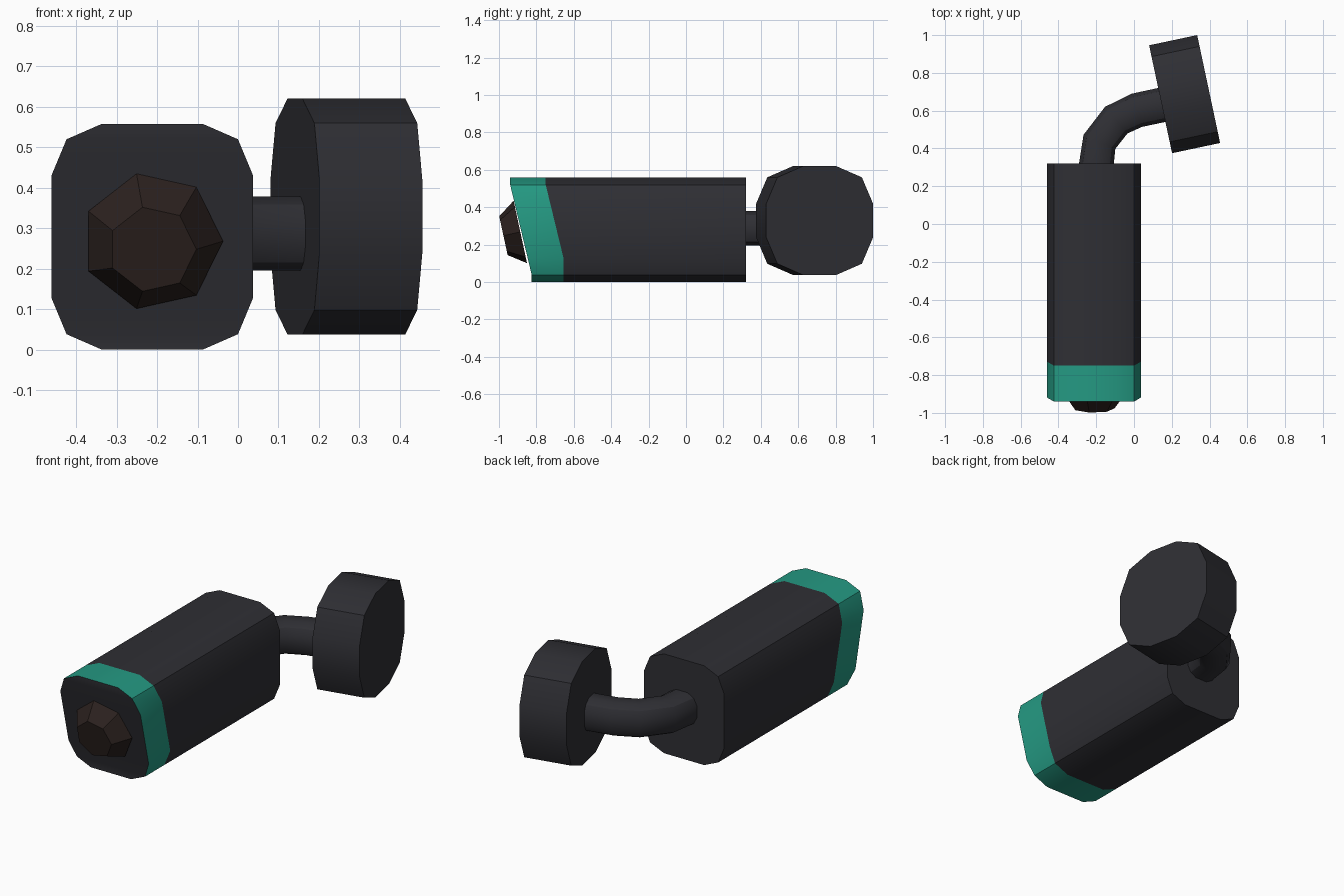
import bpy, bmesh, math
from mathutils import Vector

if "Cube" in bpy.data.objects:
    bpy.data.objects.remove(bpy.data.objects["Cube"])


def material(name, rgb):
    m = bpy.data.materials.new(name)
    m.diffuse_color = (*rgb, 1)
    m.use_nodes = True
    m.node_tree.nodes["Principled BSDF"].inputs["Base Color"].default_value = m.diffuse_color
    return m


DARK = material("charcoal", (0.028, 0.028, 0.034))
TEAL = material("teal", (0.018, 0.32, 0.225))
LENS = material("dark_brown", (0.024, 0.015, 0.013))


def rounded_section(a, b, flat_a, flat_b, mid_a, mid_b):
    """Twelve-point rounded rectangle, counter-clockwise from lower right."""
    quarter = [(a, flat_b), (mid_a, mid_b), (flat_a, b)]
    right_top = quarter
    left_top = [(-u, v) for u, v in reversed(quarter)]
    left_low = [(-u, -v) for u, v in quarter]
    right_low = [(u, -v) for u, v in reversed(quarter)]
    return right_top + left_top + left_low + right_low


def loft(name, rings, mat, caps=(True, True), smooth=30):
    """Skin a list of rings of points; caps are built as left-right strips or fans."""
    bm = bmesh.new()
    vs = [[bm.verts.new(p) for p in r] for r in rings]
    n = len(rings[0])
    for r0, r1 in zip(vs, vs[1:]):
        for i in range(n):
            j = (i + 1) % n
            bm.faces.new((r0[i], r0[j], r1[j], r1[i]))
    for ring, wanted in ((vs[0], caps[0]), (vs[-1], caps[1])):
        if not wanted:
            continue
        if n == 12:
            # strips from the top pair down to the bottom pair
            for k in range(5):
                bm.faces.new((ring[(2 - k) % n], ring[(3 + k) % n],
                              ring[(4 + k) % n], ring[(1 - k) % n]))
        else:
            bm.faces.new(ring)
    bmesh.ops.recalc_face_normals(bm, faces=bm.faces)
    me = bpy.data.meshes.new(name)
    bm.to_mesh(me)
    bm.free()
    ob = bpy.data.objects.new(name, me)
    bpy.context.collection.objects.link(ob)
    me.materials.append(mat)
    bpy.context.view_layer.objects.active = ob
    ob.select_set(True)
    bpy.ops.object.shade_smooth_by_angle(angle=math.radians(smooth))
    ob.select_set(False)
    return ob


# Housing: rounded box with slanted front
CX, CZ = -0.212, 0.279
section = [(CX + u, CZ + v) for u, v in
           rounded_section(0.249, 0.279, 0.125, 0.152, 0.212, 0.241)]


def slanted(y_top, slope, low):
    return [(x, y_top + slope * (0.52 - min(max(z, low), 0.52)), z) for x, z in section]


back = [(x, 0.32, z) for x, z in section]
seam = slanted(-0.75, 0.243, 0.127)
front = slanted(-0.94, 0.239, 0.038)
loft("housing", [back, seam], DARK, (True, False))
loft("front_band", [seam, front], TEAL, (False, False))
loft("front_plate", [front], DARK, (True, False))
plate = bpy.data.objects["front_plate"].data
if plate.polygons[2].normal.y > 0:
    plate.flip_normals()

# Lens: tilted seven-sided dome
tilt = math.atan(0.215)


def lens_ring(r, y, z):
    return [(CX + r * math.cos(t), y - r * math.sin(t) * math.sin(tilt),
             z + r * math.sin(t) * math.cos(tilt))
            for t in (2 * math.pi * i / 7 for i in range(7))]


loft("lens", [lens_ring(0.175, -0.886, 0.268), lens_ring(0.109, -0.976, 0.248)], LENS, smooth=10)

# Bent arm
path = [Vector((x, y, 0.287)) for x, y in
        [(-0.2, 0.31), (-0.183, 0.435), (-0.094, 0.55), (0.015, 0.602), (0.16, 0.633)]]
arm_section = rounded_section(0.092, 0.092, 0.035, 0.035, 0.072, 0.072)
rings = []
for i, p in enumerate(path):
    d = (path[min(i + 1, 4)] - path[max(i - 1, 0)]).normalized()
    if i == 0:
        d = Vector((0.07, 1, 0)).normalized()
    side = Vector((d.y, -d.x, 0))
    rings.append([p + side * u + Vector((0, 0, v)) for u, v in arm_section])
loft("arm", rings, DARK)

# Wall mount: thick disc turned to meet the arm
axis = Vector((0.978, 0.208, 0))
across = Vector((-0.208, 0.978, 0))
centre = Vector((0.268, 0.6875, 0.329))
disc = rounded_section(0.292, 0.292, 0.088, 0.09, 0.231, 0.231)
loft("wall_mount", [[centre + axis * s + across * u + Vector((0, 0, v)) for u, v in disc]
                    for s in (-0.13, 0.13)], DARK)
